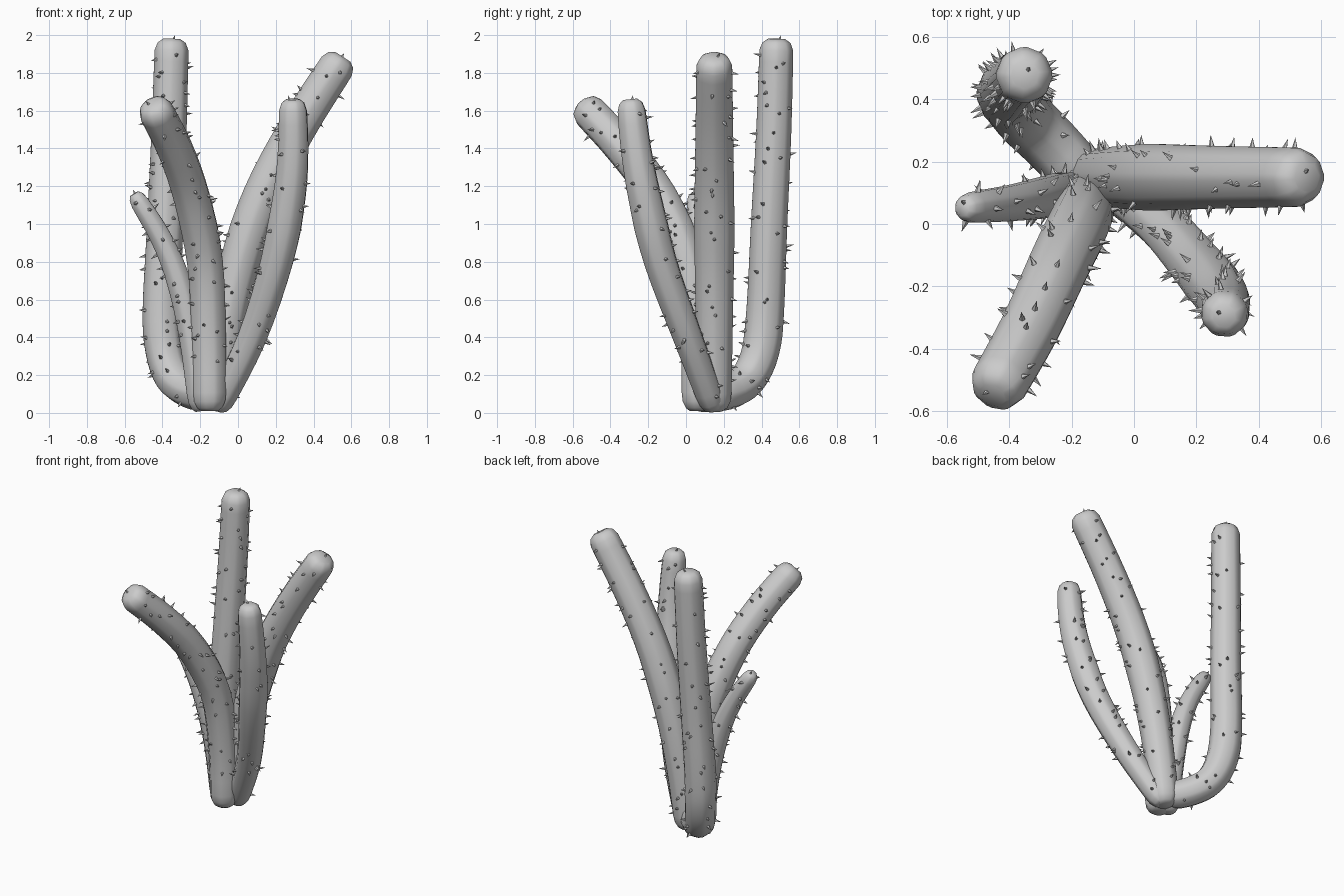
import bpy, bmesh, math, random
from mathutils import Vector

if "Cube" in bpy.data.objects:
    bpy.data.objects.remove(bpy.data.objects["Cube"])

random.seed(7)
STEPS = 4
# octagon section with narrow chamfered corners
ANGLES = [math.radians(45 * k + s) for k in range(8) for s in (-7, 7)]
SIDES = len(ANGLES)


def smooth_path(points):
    # Catmull-Rom curve through the control points
    p = [Vector(q) for q in points]
    p = [2 * p[0] - p[1]] + p + [2 * p[-1] - p[-2]]
    out = []
    for i in range(1, len(p) - 2):
        a, b, c, d = p[i - 1:i + 3]
        for k in range(STEPS):
            t = k / STEPS
            out.append(0.5 * (2 * b + (c - a) * t + (2 * a - 5 * b + 4 * c - d) * t * t
                              + (3 * b - a - 3 * c + d) * t ** 3))
    return out + [p[-2]]


def frames(path, normal):
    # centre, tangent and twist-free side axes at each path point
    out = []
    n = Vector(normal)
    for i, c in enumerate(path):
        t = (path[min(i + 1, len(path) - 1)] - path[max(i - 1, 0)]).normalized()
        n = (n - t * n.dot(t)).normalized()
        out.append((c, t, n, t.cross(n)))
    return out


def finish(name, bm):
    mesh = bpy.data.meshes.new(name)
    bmesh.ops.recalc_face_normals(bm, faces=bm.faces)
    bm.to_mesh(mesh)
    bm.free()
    obj = bpy.data.objects.new(name, mesh)
    bpy.context.collection.objects.link(obj)
    return obj


def add_spine(bm, base, axis, length):
    # small five-sided cone sunk slightly into the stem
    u = axis.orthogonal().normalized()
    v = axis.cross(u)
    ring = [bm.verts.new(base - axis * 0.008 + 0.013 * (u * math.cos(a) + v * math.sin(a)))
            for a in (k * math.tau / 5 for k in range(5))]
    tip = bm.verts.new(base + axis * length)
    for k in range(5):
        bm.faces.new((ring[k], ring[(k + 1) % 5], tip))
    bm.faces.new(ring[::-1])


def make_stem(name, points, radii, spines):
    fr = frames(smooth_path(points), (0.0, 1.0, 0.0) if name == "right_stem" else (0.38, 0.92, 0.0))
    last = len(fr) - 1
    r0, r1, r2 = radii

    def radius(f):
        return r0 + (r1 - r0) * f * 2 if f < 0.5 else r1 + (r2 - r1) * (f * 2 - 1)

    # rounded ends: inset distance and radius share
    rings = []
    for d, s in ((0.0, 0.5), (0.015, 0.75), (0.05, 0.95)):
        c, t, n, b = fr[0]
        rings.append((c + t * d, n, b, r0 * s))
    for i in range(1, last):
        c, t, n, b = fr[i]
        if (c - fr[0][0]).dot(fr[0][1]) > 0.06 and (fr[-1][0] - c).dot(fr[-1][1]) > 0.075:
            rings.append((c, n, b, radius(i / last)))
    for d, s in ((0.06, 1.0), (0.02, 0.83), (0.0, 0.5)):
        c, t, n, b = fr[-1]
        rings.append((c - t * d, n, b, r2 * s))

    bm = bmesh.new()
    loops = [[bm.verts.new(c + r * (n * math.cos(a) + b * math.sin(a))) for a in ANGLES]
             for c, n, b, r in rings]
    for lo, hi in zip(loops, loops[1:]):
        for k in range(SIDES):
            j = (k + 1) % SIDES
            bm.faces.new((lo[k], lo[j], hi[j], hi[k]))
    bm.faces.new(loops[0][::-1])
    bm.faces.new(loops[-1])
    for f in bm.faces:
        f.smooth = True
    finish(name, bm)

    # spines scattered evenly by length along the stem
    bm = bmesh.new()
    run = [0.0]
    for i in range(last):
        run.append(run[-1] + (fr[i + 1][0] - fr[i][0]).length)
    for s in range(spines):
        d = run[-1] * (0.05 + 0.92 * (s + random.random()) / spines)
        i = max(k for k in range(last) if run[k] <= d)
        w = (d - run[i]) / (run[i + 1] - run[i])
        c = fr[i][0].lerp(fr[i + 1][0], w)
        t, n, b = fr[i][1:]
        a = random.uniform(0, math.tau)
        out = n * math.cos(a) + b * math.sin(a)
        lean = (out + t * random.uniform(-0.3, 0.3)).normalized()
        p = c + out * radius((i + w) / last) * 0.94
        if p.z > 0.03:
            add_spine(bm, p, lean, random.uniform(0.03, 0.045))
    c, t, n, b = fr[-1]
    side = n.lerp(b, random.random()) * 0.4
    add_spine(bm, c + side * 0.05 - t * 0.008, (t + side).normalized(), 0.03)
    finish(name + "_spines", bm)


# five stems: path from base to tip, radii at base, middle and tip
make_stem("tall_back_stem",
          [(-.15, .13, .09), (-.26, .25, .12), (-.345, .335, .19), (-.39, .395, .33),
           (-.405, .42, .55), (-.385, .44, 1.0), (-.365, .465, 1.5), (-.35, .48, 1.98)],
          (.09, .102, .09), 75)
make_stem("right_stem",
          [(-.13, .15, .01), (-.075, .15, .4), (.005, .15, .78), (.13, .15, 1.15),
           (.31, .15, 1.5), (.555, .15, 1.885)],
          (.09, .108, .095), 75)
make_stem("front_right_stem",
          [(-.11, .15, .02), (.075, .01, .4), (.205, -.135, .8), (.272, -.22, 1.15),
           (.292, -.265, 1.4), (.29, -.295, 1.66)],
          (.07, .092, .075), 65)
make_stem("front_left_stem",
          [(-.15, .065, .01), (-.155, .06, .4), (-.175, .005, .8), (-.245, -.14, 1.14),
           (-.335, -.335, 1.4), (-.455, -.55, 1.635)],
          (.09, .1, .092), 75)
make_stem("small_left_stem",
          [(-.19, .1, .01), (-.245, .095, .4), (-.315, .08, .7), (-.41, .065, .93),
           (-.55, .05, 1.16)],
          (.072, .066, .05), 42)
